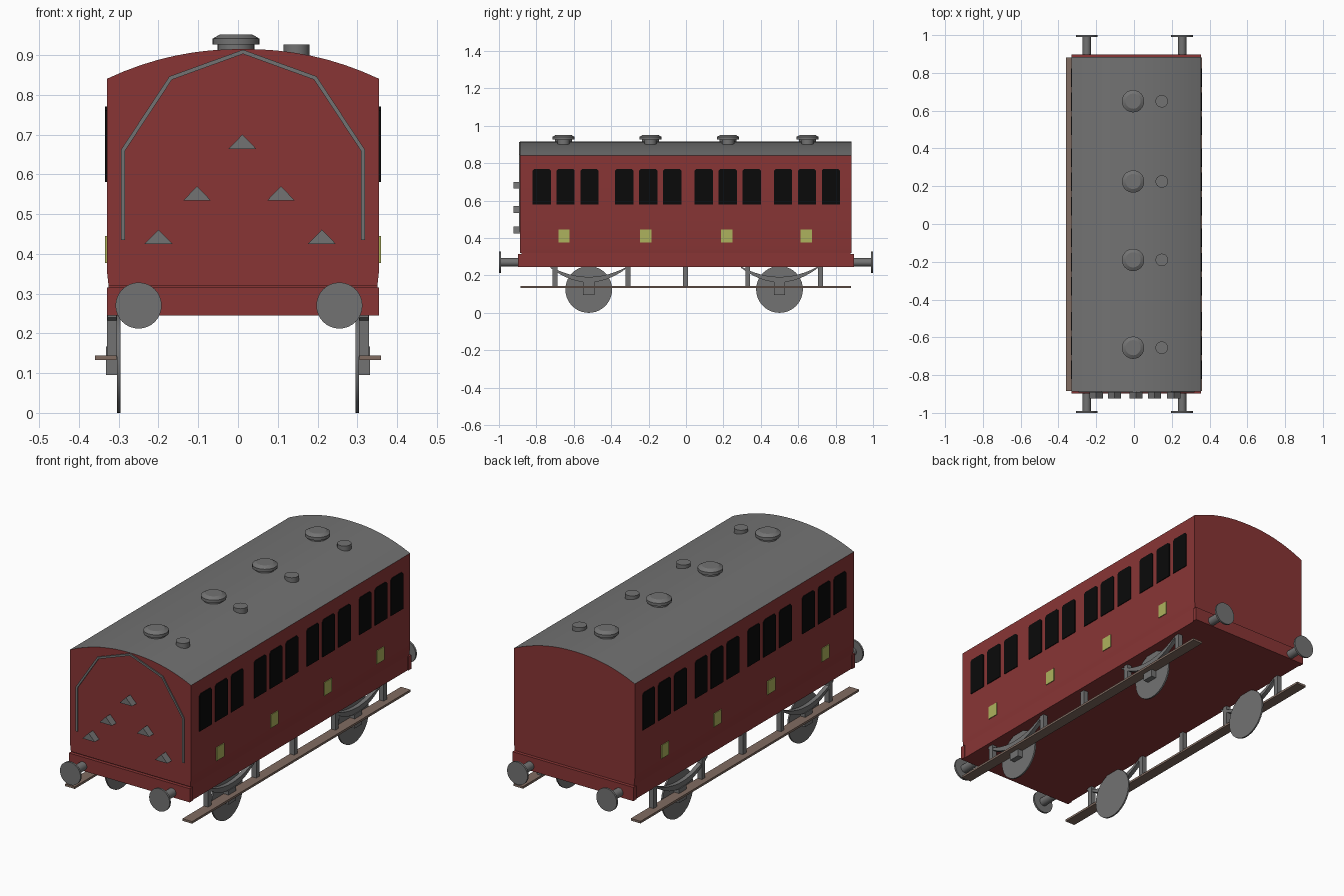
import bpy, bmesh, math
from mathutils import Vector, Matrix

if "Cube" in bpy.data.objects:
    bpy.data.objects.remove(bpy.data.objects["Cube"], do_unlink=True)


def material(name, r, g, b):
    m = bpy.data.materials.new(name)
    m.use_nodes = True
    m.diffuse_color = (r, g, b, 1)
    m.node_tree.nodes["Principled BSDF"].inputs["Base Color"].default_value = (r, g, b, 1)
    return m


RED = material("dark red", 0.25, 0.036, 0.036)
GREY = material("metal grey", 0.17, 0.17, 0.17)
BLACK = material("window black", 0.003, 0.003, 0.003)
YELLOW = material("panel yellow", 0.42, 0.45, 0.11)
BROWN = material("board brown", 0.22, 0.15, 0.12)
CX = 0.0125   # middle of the body
HALF = 0.3425  # half width of the body


def finish(bm, name, *mats):
    bmesh.ops.recalc_face_normals(bm, faces=bm.faces)
    mesh = bpy.data.meshes.new(name)
    bm.to_mesh(mesh)
    bm.free()
    obj = bpy.data.objects.new(name, mesh)
    bpy.context.collection.objects.link(obj)
    for m in mats:
        mesh.materials.append(m)
    return obj


def smooth(obj):
    bpy.ops.object.select_all(action="DESELECT")
    obj.select_set(True)
    bpy.context.view_layer.objects.active = obj
    bpy.ops.object.shade_smooth_by_angle(angle=math.radians(30))


def prism(name, points, axis, start, end, *mats):
    """Extrude a flat outline along x or y; points are (other axis, z)."""
    bm = bmesh.new()
    place = (lambda p: (start, p[0], p[1])) if axis == "x" else (lambda p: (p[0], start, p[1]))
    face = bm.faces.new([bm.verts.new(place(p)) for p in points])
    new = bmesh.ops.extrude_face_region(bm, geom=[face])["geom"]
    step = Vector((end - start, 0, 0) if axis == "x" else (0, end - start, 0))
    bmesh.ops.translate(bm, vec=step, verts=[v for v in new if isinstance(v, bmesh.types.BMVert)])
    return finish(bm, name, *mats)


def box(name, x, y, z, mat):
    return prism(name, [(x[0], z[0]), (x[1], z[0]), (x[1], z[1]), (x[0], z[1])], "y", y[0], y[1], mat)


def lathe(name, profile, location, rotation, mat, sides=32):
    """Turn (radius, height) rings into a capped solid."""
    bm = bmesh.new()
    rings = [[bm.verts.new((r * math.cos(math.tau * i / sides), r * math.sin(math.tau * i / sides), h))
              for i in range(sides)] for r, h in profile]
    for a, b in zip(rings, rings[1:]):
        for i in range(sides):
            j = (i + 1) % sides
            bm.faces.new((a[i], a[j], b[j], b[i]))
    bm.faces.new(rings[0])
    bm.faces.new(rings[-1])
    bm.transform(Matrix.Translation(location) @ rotation)
    obj = finish(bm, name, mat)
    smooth(obj)


UPRIGHT = Matrix.Identity(4)
ALONG_X = Matrix.Rotation(math.radians(90), 4, "Y")

# Body shell with arched roof
outline = [(CX + 0.338, 0.32), (CX + HALF, 0.36)]
for i in range(17):
    t = 1 - i / 8
    outline.append((CX + HALF * t, 0.84 + 0.075 * (1 - abs(t) ** 2.15)))
outline += [(CX - HALF, 0.36), (CX - 0.338, 0.32)]
body = prism("body", outline, "y", -0.887, 0.885, RED, GREY)
for face in body.data.polygons:
    face.material_index = int(face.normal.z > 0.3 or (face.center.z > 0.841 and face.normal.z > 0.05))
smooth(body)

# Underframe and buffer beams
box("underframe", (CX - 0.338, CX + 0.338), (-0.88, 0.88), (0.245, 0.32), RED)
for end, word in ((-1, "front"), (1, "back")):
    box(word + "_buffer_beam", (CX - HALF, CX + HALF), sorted((end * 0.872, end * 0.897)), (0.245, 0.315), RED)
    turn = Matrix.Rotation(math.radians(-90 * end), 4, "X")
    for x in (-0.25, 0.255):
        lathe(word + "_buffer", [(0.022, 0), (0.022, 0.1), (0.058, 0.1), (0.058, 0.11)],
              (x, end * 0.89, 0.27), turn, GREY)

# Roof ventilators and lamp caps
for y in (-0.655, -0.19, 0.225, 0.65):
    lathe("roof_vent", [(0.046, 0.9), (0.046, 0.926), (0.059, 0.926), (0.059, 0.941), (0.04, 0.952)],
          (-0.005, y, 0), UPRIGHT, GREY)
    lathe("roof_lamp", [(0.033, 0.88), (0.033, 0.926)], (0.147, y, 0), UPRIGHT, GREY)

# Handrail strip on the front end, mitred at each bend
rail = [Vector(p) for p in ((-0.302, 0.435), (-0.302, 0.66), (-0.182, 0.842), (0, 0.908),
                            (0.182, 0.842), (0.302, 0.66), (0.302, 0.435))]
inner, outer = [], []
for i, p in enumerate(rail):
    d1 = (p - rail[i - 1]).normalized() if i else (rail[1] - p).normalized()
    d2 = (rail[i + 1] - p).normalized() if i < len(rail) - 1 else d1
    normal = Vector((-d1.y - d2.y, d1.x + d2.x)).normalized()
    normal *= 0.005 / normal.dot(Vector((-d1.y, d1.x)))
    outer.append(p + normal)
    inner.append(p - normal)
prism("front_handrail", [(CX + p.x, p.y) for p in outer + inner[::-1]], "y", -0.893, -0.885, GREY)

# Triangular steps on the front end
for x, z in ((-0.2, 0.425), (-0.103, 0.534), (0.011, 0.664), (0.108, 0.534), (0.211, 0.425)):
    prism("front_step", [(x - 0.035, z), (x + 0.035, z), (x, z + 0.036)], "y", -0.923, -0.88, GREY)

# Both long sides: windows, panels and running gear
windows = [group + offset for group in (-0.644, -0.202, 0.223, 0.647) for offset in (-0.128, 0, 0.128)]
for side, word in ((1, "left"), (-1, "right")):
    wall = CX + side * (HALF - 0.003)
    skin = CX + side * (HALF + 0.004)
    for y in windows:
        w, c = 0.049, 0.01
        prism(word + "_window", [(y - w, 0.58), (y + w, 0.58), (y + w, 0.77 - c), (y + w - c, 0.77),
                                 (y - w + c, 0.77), (y - w, 0.77 - c)], "x", wall, skin, BLACK)
    for y in (-0.653, -0.215, 0.218, 0.643):
        prism(word + "_panel", [(y - 0.03, 0.377), (y + 0.03, 0.377), (y + 0.03, 0.445), (y - 0.03, 0.445)],
              "x", wall, skin, YELLOW)

    box(word + "_footboard", sorted((side * 0.305, side * 0.36)), (-0.885, 0.882), (0.133, 0.144), BROWN)
    for y in (-0.7, -0.31, -0.003, 0.33, 0.72):
        box(word + "_hanger", sorted((side * 0.304, side * 0.33)), (y - 0.013, y + 0.013), (0.142, 0.247), GREY)

    for y in (-0.52, 0.5):
        lathe(word + "_wheel", [(0.125, -0.004), (0.125, 0.004)], (side * 0.3, y, 0.125), ALONG_X, GREY, 40)
        box(word + "_axle_box", sorted((side * 0.302, side * 0.332)), (y - 0.03, y + 0.03), (0.095, 0.167), GREY)
        # Leaf spring as a crescent
        steps = [i / 6 for i in range(-6, 7)]
        low = [(y + 0.205 * t, 0.163 + 0.077 * t * t) for t in steps]
        high = [(y + 0.205 * t, 0.192 + 0.055 * t * t) for t in reversed(steps)]
        smooth(prism(word + "_spring", low + high, "x", side * 0.306, side * 0.328, GREY))
